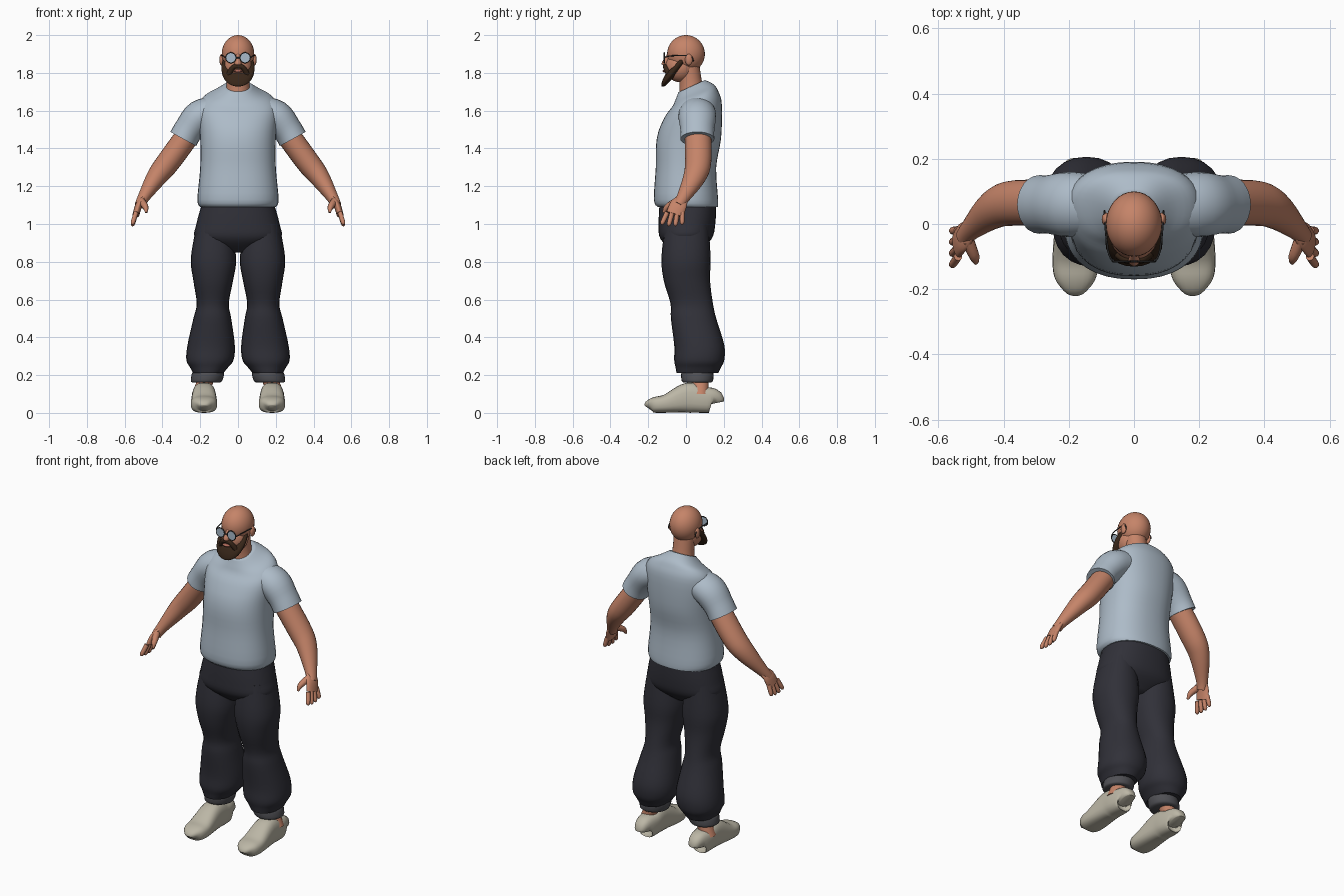
import bpy, bmesh, math
from mathutils import Vector, Matrix

cube = bpy.data.objects.get("Cube")
if cube:
    bpy.data.objects.remove(cube)


def material(name, red, green, blue):
    colour = (red, green, blue, 1)
    mat = bpy.data.materials.new(name)
    mat.use_nodes = True
    mat.diffuse_color = colour
    mat.node_tree.nodes["Principled BSDF"].inputs["Base Color"].default_value = colour
    return mat


skin = material("skin", .56, .23, .14)
lip_red = material("lip red", .42, .14, .1)
shirt_grey = material("shirt grey blue", .42, .5, .58)
trouser_black = material("trouser black", .03, .03, .04)
cuff_grey = material("cuff grey", .08, .08, .09)
shoe_beige = material("shoe beige", .5, .47, .38)
beard_brown = material("beard brown", .04, .02, .01)
lens_blue = material("lens blue", .4, .5, .6)
frame_black = material("frame black", .03, .03, .03)

X, Y, Z = Matrix.Identity(3)


def finish(name, bm, mat, mirror):
    """Turn a bmesh into a smooth object, mirrored to both sides if wanted."""
    bmesh.ops.recalc_face_normals(bm, faces=bm.faces)
    mesh = bpy.data.meshes.new(name)
    bm.to_mesh(mesh)
    bm.free()
    mesh.materials.append(mat)
    part = bpy.data.objects.new(name, mesh)
    bpy.context.collection.objects.link(part)
    bpy.ops.object.select_all(action='DESELECT')
    part.select_set(True)
    bpy.context.view_layer.objects.active = part
    bpy.ops.object.shade_smooth_by_angle(angle=math.radians(50))
    if mirror:
        part.modifiers.new("mirror", 'MIRROR').use_mirror_merge = False


def spline(rows, steps):
    """Interpolate rows of equal length with a smooth curve through each."""
    rows = [Vector(row) for row in rows]
    padded = [rows[0], *rows, rows[-1]]
    result = []
    for before, start, end, after in zip(padded, rows, rows[1:], padded[3:]):
        leave, arrive = (end - before) / 2, (after - start) / 2
        for step in range(steps):
            t = step / steps
            bend = 3 * (end - start) - 2 * leave - arrive
            twist = 2 * (start - end) + leave + arrive
            result.append(start + t * (leave + t * (bend + t * twist)))
    return result + [rows[-1]]


def superellipse(value, power):
    return math.copysign(abs(value) ** (2 / power), value)


def loft(name, rows, mat, mirror=False, ref=X, axis=None, power=2, sides=24, slope=lambda z: 0):
    """Skin a tube over rows of x, y, z, radius along ref, radius across it."""
    rows = spline(rows, steps=4)
    bm = bmesh.new()
    rings = []
    for i, row in enumerate(rows):
        centre = row.to_3d()
        ahead, behind = rows[min(i + 1, len(rows) - 1)], rows[max(i - 1, 0)]
        along = axis or (ahead.to_3d() - behind.to_3d()).normalized()
        side = (ref - along * ref.dot(along)).normalized()
        across = along.cross(side)
        ring = []
        for k in range(sides):
            angle = math.tau * k / sides
            point = (centre + side * row[3] * superellipse(math.cos(angle), power)
                     + across * row[4] * superellipse(math.sin(angle), power))
            point.z += slope(centre.z) * (point.y - centre.y)
            ring.append(bm.verts.new(point))
        rings.append(ring)
    for low, high in zip(rings, rings[1:]):
        for k in range(sides):
            bm.faces.new((low[k - 1], low[k], high[k], high[k - 1]))
    bm.faces.new(rings[0])
    bm.faces.new(rings[-1])
    finish(name, bm, mat, mirror)


def upright(name, rows, mat, mirror=False, x=lambda z: 0, **options):
    """Stack level rings given as z, y, half width, half depth."""
    rings = [(x(z), y, z, width, depth) for z, y, width, depth in rows]
    loft(name, rings, mat, mirror, axis=Z, **options)


def limb(name, rows, mat, mirror=True, flatness=1, **options):
    """Sweep a round or flattened section along x, y, z, radius."""
    rings = [(*row, row[-1] * flatness) for row in rows]
    loft(name, rings, mat, mirror, ref=Y, **options)


def ellipsoid(name, centre, size, mat, mirror=False):
    bm = bmesh.new()
    place = Matrix.LocRotScale(Vector(centre), None, Vector(size))
    bmesh.ops.create_uvsphere(bm, u_segments=32, v_segments=20, radius=1, matrix=place)
    finish(name, bm, mat, mirror)


def leg_x(z):
    """The legs spread towards the feet."""
    return .12 + .008 / z


# Shirt with a neckline that drops at the front, and sleeves
upright("shirt", [
    (1.09, .01, .2, .16), (1.13, 0, .215, .17), (1.3, 0, .2, .16), (1.45, .015, .2, .17),
    (1.6, .04, .21, .15), (1.665, .05, .185, .12), (1.7, .045, .12, .1), (1.73, .03, .07, .07)],
    shirt_grey, power=2.3, sides=36, slope=lambda z: max(0, 2 * (z - 1.5)))
limb("sleeves", [(.11, .06, 1.6, .09), (.2, .06, 1.57, .1), (.26, .06, 1.5, .09),
                 (.29, .06, 1.45, .09)], shirt_grey, flatness=.87)

# Arms, flat palms, fingers and thumbs
limb("arms", [(.2, .06, 1.56, .07), (.36, .065, 1.34, .07), (.43, .045, 1.25, .06),
              (.5, -.015, 1.14, .035), (.52, -.04, 1.1, .03)], skin, flatness=.9)
limb("palms", [(.5, -.015, 1.14, .03), (.525, -.04, 1.1, .045), (.54, -.06, 1.05, .045)],
     skin, flatness=.4)
for i, finger in enumerate(("index", "middle", "ring", "little")):
    spread = i - 1.5
    knuckle = Vector((.54, -.06 + .027 * spread, 1.06))
    tip = Vector((.56, -.075 + .036 * spread, .985 + .008 * abs(spread)))
    limb(finger + "_fingers", [(*knuckle, .013), (*knuckle.lerp(tip, .8), .012), (*tip, .004)],
         skin, sides=10)
limb("thumbs", [(.51, -.05, 1.12, .02), (.49, -.1, 1.09, .016), (.485, -.12, 1.06, .006)],
     skin, sides=10)

# Baggy trousers, gathered above the rolled cuffs
upright("trouser_hips", [(.85, 0, .06, .06), (.92, 0, .22, .135), (1, .005, .22, .15),
                         (1.11, .01, .19, .15)], trouser_black, power=2.3, sides=32)
leg_rings = ((.21, .06, .08), (.24, .065, .1), (.28, .07, .125), (.36, .07, .125), (.5, .04, .1),
             (.58, .03, .085), (.7, .005, .105), (.82, 0, .12), (1, .005, .09))
upright("trouser_legs", [(z, y, width, .07 + width / 2) for z, y, width in leg_rings],
        trouser_black, True, x=leg_x, power=2.2)
upright("trouser_cuffs", [(z, .06, width, width) for z, width in
                          ((.16, .07), (.17, .083), (.21, .085), (.22, .07))],
        cuff_grey, True, x=leg_x)

# Ankles and shoes
upright("ankles", [(z, .075, .045, .045) for z in (.1, .2)], skin, True, x=leg_x)
shoe_rings = ((.15, .1, .03), (.14, .13, .05), (.08, .14, .06), (.01, .16, .062), (-.1, .1, .07),
              (-.16, .085, .065), (-.19, .07, .045), (-.2, .05, .02))
loft("shoes", [(.18, y, height / 2, width, height / 2) for y, height, width in shoe_rings],
     shoe_beige, True, power=2.7)

# Head, neck, ears and nose
ellipsoid("skull", (0, 0, 1.9), (.086, .1, .1), skin)
ellipsoid("jaw", (0, -.03, 1.83), (.075, .08, .08), skin)
upright("neck", [(1.67, .035, .07, .07), (1.75, .025, .06, .06), (1.85, .01, .06, .06)], skin)
ellipsoid("ears", (.087, .015, 1.87), (.012, .02, .03), skin, True)
upright("nose", [(1.84, -.1, .012, .012), (1.85, -.11, .018, .02), (1.9, -.09, .01, .01)],
        skin, sides=12)

# Beard slanting up to the ears, with a moustache over the mouth
upright("beard", [(1.76, -.08, .04, .03), (1.8, -.06, .08, .07), (1.83, -.055, .088, .07),
                  (1.85, -.05, .08, .06)], beard_brown, power=2.2, slope=lambda z: 1)
limb("moustache", [(0, -.11, 1.835, .012), (.025, -.108, 1.83, .013), (.05, -.09, 1.79, .015)],
     beard_brown, sides=12)
ellipsoid("lips", (0, -.11, 1.81), (.024, .014, .008), lip_red)

# Round glasses hooked over the ears
lens = Vector((.038, -.115, 1.88))
radius, wire = .027, .003
bm = bmesh.new()
turn = Matrix.Translation(lens) @ Matrix.Rotation(math.pi / 2, 4, 'X')
bmesh.ops.create_cone(bm, cap_ends=True, segments=24, radius1=radius, radius2=radius,
                      depth=wire, matrix=turn)
finish("lenses", bm, lens_blue, True)
around = [math.tau * k / 12 for k in range(13)]
limb("lens_rims", [(*(lens + radius * (X * math.cos(a) + Z * math.sin(a))), wire) for a in around],
     frame_black, sides=6)
inner, outer = lens - X * radius, lens + X * radius
loft("glasses_bridge", [(*inner, wire, wire), (-inner.x, inner.y, inner.z, wire, wire)],
     frame_black, ref=Z, sides=8)
loft("glasses_temples", [(*point, wire, wire) for point in
                         (outer, (.08, -.08, 1.89), (.09, .02, 1.89), (.09, .04, 1.86))],
     frame_black, True, ref=X + Z, sides=8)
